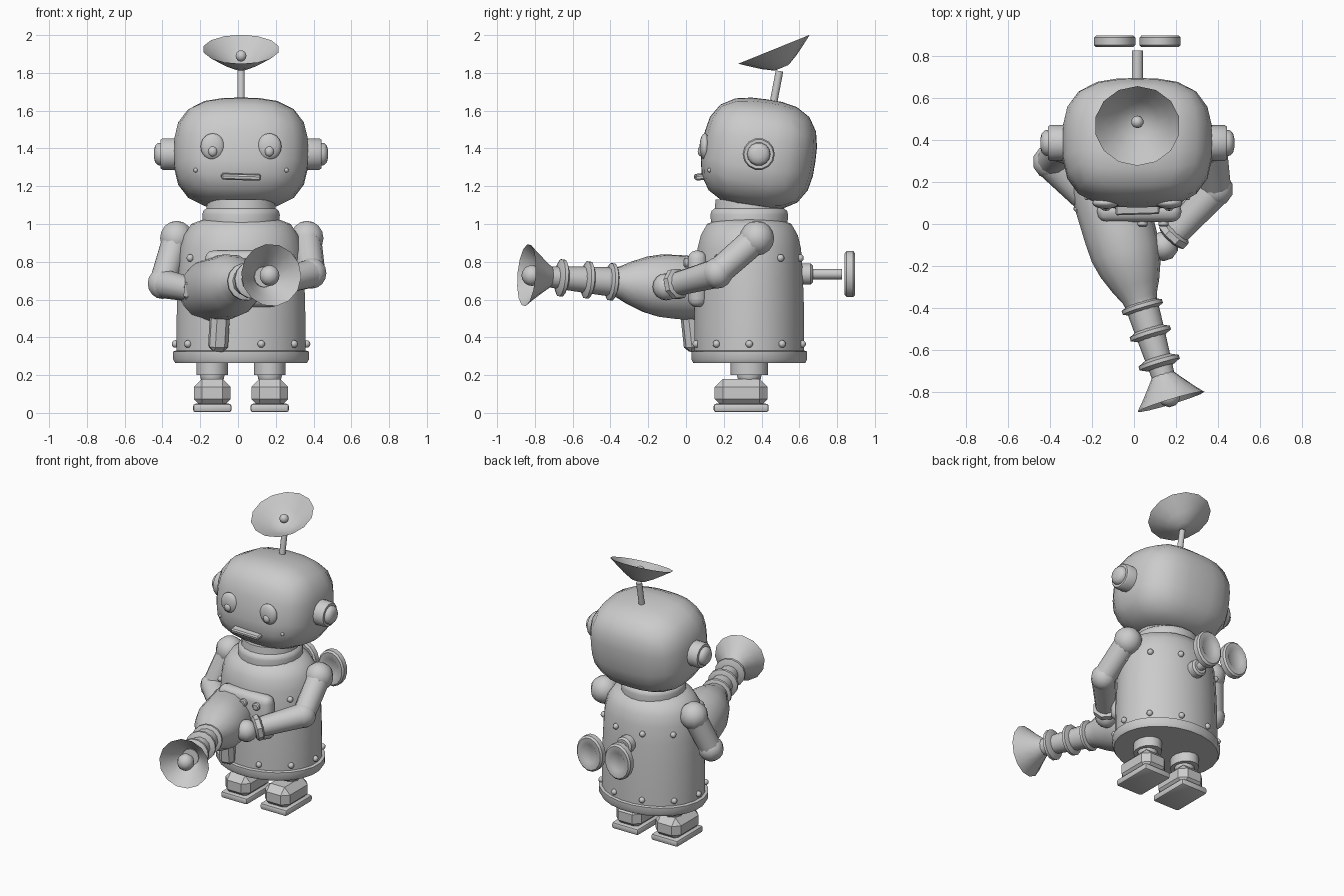
import bpy, bmesh, math
from mathutils import Vector, Matrix

if "Cube" in bpy.data.objects:
    bpy.data.objects.remove(bpy.data.objects["Cube"])

CX, CY = 0.016, 0.335          # body axis


def finish(name, bm, angle=40):
    bmesh.ops.recalc_face_normals(bm, faces=bm.faces)
    me = bpy.data.meshes.new(name)
    bm.to_mesh(me)
    bm.free()
    ob = bpy.data.objects.new(name, me)
    bpy.context.collection.objects.link(ob)
    bpy.ops.object.select_all(action='DESELECT')
    ob.select_set(True)
    bpy.context.view_layer.objects.active = ob
    bpy.ops.object.shade_smooth_by_angle(angle=math.radians(angle))
    return ob


def lathe(name, profile, origin=(0, 0, 0), axis=(0, 0, 1), seg=12,
          scale=(1, 1), angle=40, cap=(True, True)):
    """Spin (radius, height) points round an axis through origin."""
    bm = bmesh.new()
    rot = Vector((0, 0, 1)).rotation_difference(Vector(axis).normalized())
    rings = []
    for r, h in profile:
        ring = []
        for i in range(seg):
            a = 2 * math.pi * (i + 0.5) / seg
            p = Vector((r * scale[0] * math.cos(a), r * scale[1] * math.sin(a), h))
            ring.append(bm.verts.new(rot @ p + Vector(origin)))
        rings.append(ring)
    for a, b in zip(rings, rings[1:]):
        for i in range(seg):
            j = (i + 1) % seg
            bm.faces.new((a[i], a[j], b[j], b[i]))
    if cap[0]:
        bm.faces.new(rings[0])
    if cap[1]:
        bm.faces.new(rings[-1])
    return finish(name, bm, angle)


def rod(name, a, b, r1, r2, seg=12):
    d = Vector(b) - Vector(a)
    return lathe(name, [(r1, 0), (r2, d.length)], a, d, seg)


def ball(name, c, r, seg=12, rings=8):
    """r is a radius or an (x, y, z) triple."""
    r = (r, r, r) if isinstance(r, (int, float)) else r
    bm = bmesh.new()
    bmesh.ops.create_uvsphere(bm, u_segments=seg, v_segments=rings, radius=1,
                              matrix=Matrix.Translation(c) @ Matrix.Diagonal((*r, 1)))
    return finish(name, bm, 60)


def box(name, c, size, bevel=0.0, seg=1, rot=(0, 0, 0), angle=30):
    bm = bmesh.new()
    bmesh.ops.create_cube(bm, size=1, matrix=Matrix.Diagonal((*size, 1)))
    if bevel:
        bmesh.ops.bevel(bm, geom=bm.edges[:], offset=bevel, segments=seg,
                        profile=0.5, affect='EDGES')
    ob = finish(name, bm, angle)
    ob.location, ob.rotation_euler = c, rot
    return ob


# Body shell with skirt band, and neck collar
RY = 0.85
lathe("body", [(0.345, 0.30), (0.345, 0.4), (0.342, 0.6), (0.335, 0.75), (0.325, 0.87),
               (0.305, 0.94), (0.265, 1.0), (0.2, 1.025)], (CX, CY, 0), seg=24, scale=(1, RY))
lathe("skirt_band", [(0.352, 0.265), (0.364, 0.285), (0.364, 0.325), (0.345, 0.33)],
      (CX, CY, 0), seg=24, scale=(1, RY))
lathe("neck", [(0.205, 1.0), (0.208, 1.05), (0.202, 1.07), (0.185, 1.083), (0.18, 1.13)],
      (CX, CY, 0), seg=20)

# Rivet rows
for z, r in ((0.365, 0.347), (0.82, 0.332)):
    for k in range(10):
        a = math.radians(18 + 36 * k)
        ball("body_rivet", (CX + r * math.sin(a), CY - r * RY * math.cos(a), z), 0.02, 8, 6)

# Head: rounded cube, tipped slightly back
bm = bmesh.new()
bmesh.ops.create_cube(bm, size=2)
bmesh.ops.subdivide_edges(bm, edges=bm.edges[:], cuts=5, use_grid_fill=True)
tilt = Matrix.Rotation(math.radians(-8), 4, 'X')
P = 2.9
for v in bm.verts:
    d = Vector([math.tan(c * math.pi / 4) for c in v.co])
    n = sum(abs(c) ** P for c in d) ** (1 / P)
    d = Vector((d.x * 0.357, d.y * 0.302, d.z * 0.29)) / n
    v.co = tilt @ d + Vector((CX, 0.386, 1.373))
finish("head", bm, 80)

# Face
for s in (-1, 1):
    ball("eye", (CX + s * 0.15, 0.1, 1.41), (0.064, 0.028, 0.07), 16, 10)
    ball("pupil", (CX + s * 0.15, 0.08, 1.385), (0.025, 0.018, 0.028), 10, 6)
    ball("cheek_dot", (CX + s * 0.24, 0.125, 1.285), 0.012, 8, 6)
box("mouth", (CX, 0.075, 1.25), (0.21, 0.06, 0.03), 0.008, 1, (0.15, 0.03, 0.03))

# Ears
for s in (-1, 1):
    lathe("ear", [(0.085, 0.32), (0.085, 0.415), (0.078, 0.425), (0.062, 0.425),
                  (0.06, 0.44), (0.045, 0.455), (0.02, 0.461)],
          (CX, 0.385, 1.37), (s, 0, 0), 14)

# Antenna rod, dish and ball
rod("antenna_rod", (CX, 0.455, 1.6), (CX, 0.495, 1.81), 0.02, 0.02, 10)
lathe("antenna_dish", [(0.04, -0.106), (0.1, -0.073), (0.155, -0.035), (0.204, 0)],
      (CX, 0.466, 1.925), (0, -0.375, 0.927), 14, cap=(True, False))
ball("antenna_ball", (CX, 0.485, 1.89), 0.03, 10, 8)

# Legs and feet
for s in (-1, 1):
    x = CX + s * 0.152
    lathe("upper_leg", [(0.09, 0.2), (0.09, 0.29)], (x, CY, 0), seg=14, scale=(0.95, 1.1))
    ball("ankle", (x, CY, 0.2), (0.065, 0.065, 0.06))
    box("shoe", (x, 0.292, 0.105), (0.195, 0.28, 0.15), 0.043)
    box("sole", (x, 0.292, 0.026), (0.204, 0.292, 0.045), 0.014, 2)

# Wind-up key on the back
lathe("key_collar", [(0.058, 0.6), (0.058, 0.66), (0.045, 0.672)], (CX, 0, 0.735), (0, 1, 0), 12)
rod("key_shaft", (CX, 0.62, 0.735), (CX, 0.825, 0.735), 0.028, 0.028, 10)
for s in (-1, 1):
    lathe("key_wing", [(0.05, 0.85), (0.06, 0.842), (0.09, 0.84), (0.1, 0.85), (0.1, 0.885),
                       (0.09, 0.896), (0.06, 0.894), (0.05, 0.886)],
          (CX + s * 0.108, 0, 0.735), (0, 1, 0), 16, (1, 1.24))

# Chest panel with buttons
box("chest_panel", (0.025, 0.06, 0.71), (0.4, 0.1, 0.3), 0.045, 3)
for i in range(3):
    lathe("panel_button", [(0.026, 0), (0.026, 0.035), (0.018, 0.042)],
          (-0.06 + i * 0.1, 0.03, 0.795), (0, -1, 0), 10)

# Ray blaster: everything sits along one slanted axis
G0, GD = Vector((-0.08, 0, 0.663)), Vector((0.289, -0.954, 0.075)).normalized()
lathe("blaster_body", [(0.16, -0.27), (0.172, -0.2), (0.172, 0.05), (0.168, 0.14), (0.15, 0.22),
                       (0.115, 0.31), (0.085, 0.37), (0.078, 0.4)], G0, GD, 14)
lathe("blaster_barrel", [(0.08, 0.38), (0.07, 0.55), (0.055, 0.76)], G0, GD, 12)
for t in (0.413, 0.545, 0.69):
    lathe("barrel_ring", [(0.065, t - 0.025), (0.1, t - 0.009), (0.1, t + 0.009),
                          (0.065, t + 0.025)], G0, GD, 14)
lathe("blaster_dish", [(0.05, 0.745), (0.085, 0.79), (0.13, 0.845), (0.166, 0.885)],
      G0, GD, 14, cap=(True, False))
ball("blaster_tip", G0 + GD * 0.855, 0.055, 10, 8)
box("blaster_grip", (-0.1, 0.025, 0.45), (0.1, 0.085, 0.25), 0.025, 1, (0.12, 0.03, 0.25))

# Arms: shoulder, elbow, wrist
arms = {
    "right": [(0.365, 0.375, 0.925), (0.39, 0.165, 0.74), (0.2, -0.04, 0.685)],
    "left": [(-0.325, 0.375, 0.925), (-0.4, 0.295, 0.685), (-0.23, 0.12, 0.65)],
}
for side, (sh, el, wr) in arms.items():
    ball(side + "_shoulder", sh, 0.092, 10, 8)
    rod(side + "_upper_arm", sh, el, 0.076, 0.072)
    ball(side + "_elbow", el, 0.082, 10, 8)
    rod(side + "_forearm", el, wr, 0.078, 0.064)
    d = (Vector(wr) - Vector(el)).normalized()
    lathe(side + "_cuff", [(0.065, -0.012), (0.084, 0), (0.084, 0.03), (0.065, 0.042)], wr, d, 8)
    ball(side + "_hand", Vector(wr) + d * 0.09, 0.072, 10, 8)
